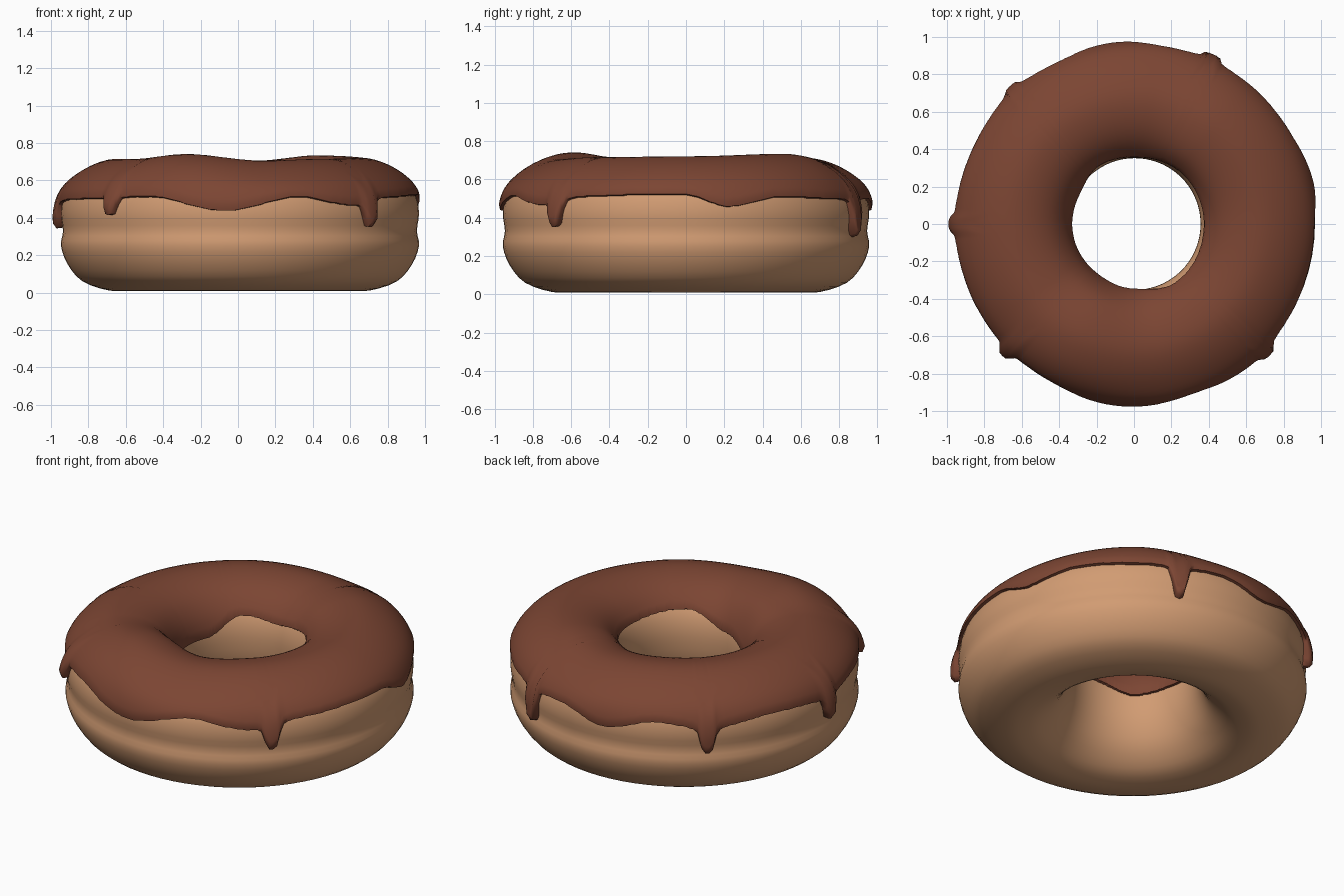
import bpy, bmesh, math
from mathutils import Vector

if "Cube" in bpy.data.objects:
    bpy.data.objects.remove(bpy.data.objects["Cube"])

# Dough cross-section (radius, height): outer bottom, up, over the top, down the hole
PROFILE = [(.70, .012), (.84, .06), (.92, .15), (.957, .25), (.946, .33), (.957, .42),
           (.943, .51), (.895, .59), (.80, .66), (.68, .70), (.56, .69), (.46, .645),
           (.395, .57), (.36, .48), (.352, .38), (.368, .26), (.42, .14), (.51, .05), (.60, .015)]
# Values around the ring, as (degrees, value)
TOP = [(0, -.005), (50, .008), (82, -.02), (120, -.01), (180, -.01), (215, -.01),
       (245, .015), (282, -.02), (315, -.01)]
OUTER_EDGE = [(0, .52), (13, .46), (31, .51), (51, .50), (80, .50), (97, .44), (115, .50),
              (133, .47), (155, .50), (180, .48), (200, .50), (240, .513), (266, .44),
              (290, .513), (308, .47), (325, .51), (345, .52)]
INNER_EDGE = [(0, .55), (45, .55), (90, .52), (120, .54), (155, .44), (190, .44),
              (230, .42), (265, .48), (305, .57)]
DRIPS = [(65, .20), (132, .15), (180, .13), (225, .09), (316, .13)]  # degrees, length


def around(table, deg):
    """Smooth periodic lookup."""
    pts = table + [(table[0][0] + 360, table[0][1])]
    for (a, u), (b, v) in zip(pts, pts[1:]):
        if a <= deg <= b:
            t = (deg - a) / (b - a)
            t = t * t * (3 - 2 * t)
            return u + (v - u) * t
    return pts[0][1]


def smooth_loop(points, steps):
    """Closed Catmull-Rom curve."""
    p = [Vector(q) for q in points]
    n, out = len(p), []
    for i in range(n):
        a, b, c, d = p[i - 1], p[i], p[(i + 1) % n], p[(i + 2) % n]
        for k in range(steps):
            t = k / steps
            out.append(.5 * (2 * b + (c - a) * t + (2 * a - 5 * b + 4 * c - d) * t * t
                             + (3 * b - a - 3 * c + d) * t ** 3))
    return out


def place(r, z, deg):
    a = math.radians(deg)
    s = min(1, max(0, (z - .5) / .18))
    z += around(TOP, deg) * s * s * (3 - 2 * s)
    r *= 1 + .011 * math.cos(a)
    return Vector((r * math.cos(a), r * math.sin(a), z))


def loft(name, rings, color):
    """Join closed sections into one ring-shaped mesh."""
    bm = bmesh.new()
    vs = [[bm.verts.new(p) for p in ring] for ring in rings]
    m = len(vs[0])
    for i in range(len(vs)):
        u, v = vs[i - 1], vs[i]
        for j in range(m):
            bm.faces.new((u[j - 1], v[j - 1], v[j], u[j]))
    bmesh.ops.recalc_face_normals(bm, faces=bm.faces)
    mesh = bpy.data.meshes.new(name)
    bm.to_mesh(mesh)
    bm.free()
    ob = bpy.data.objects.new(name, mesh)
    bpy.context.collection.objects.link(ob)
    mat = bpy.data.materials.new(name + "_color")
    mat.diffuse_color = color
    mat.use_nodes = True
    mat.node_tree.nodes["Principled BSDF"].inputs["Base Color"].default_value = mat.diffuse_color
    mesh.materials.append(mat)
    bpy.ops.object.select_all(action='DESELECT')
    ob.select_set(True)
    bpy.context.view_layer.objects.active = ob
    bpy.ops.object.shade_smooth_by_angle(angle=math.radians(50))
    return ob


# Dough ring
SEG = 72
section = smooth_loop(PROFILE, 3)
loft("dough", [[place(p.x, p.y, i * 360 / SEG) for p in section] for i in range(SEG)],
     (.64, .33, .17, 1))

# Icing shell, following the dough between a wavy outer edge and a wavy inner edge
fine = smooth_loop(PROFILE, 20)
top_i = max(range(len(fine)), key=lambda i: fine[i].y)


def edge_index(z, step):
    i = top_i
    while fine[i].y > z:
        i += step
    return i


def icing_section(deg):
    drip = sag = 0
    for a, length in DRIPS:
        d = abs((deg - a + 180) % 360 - 180)
        k = .85 * math.exp(-(d / 2.6) ** 4) + .15 * math.exp(-(d / 5) ** 2)
        drip, sag = max(drip, k), max(sag, k * length)
    start = edge_index(around(OUTER_EDGE, deg) - sag, -1)
    end = edge_index(around(INNER_EDGE, deg), 1)
    n, outer, inner = 26, [], []
    for j in range(n + 1):
        f = start + (end - start) * j / n
        i = int(f)
        p = fine[i].lerp(fine[i + 1], f - i)
        t = (fine[i + 2] - fine[i - 2]).normalized()
        normal = Vector((t.y, -t.x))
        off = .024 + .028 * drip * max(0, 1 - j / 9)
        off *= .65 if j in (0, n) else 1
        q, b = p + normal * off, p - normal * .006
        outer.append(place(q.x, q.y, deg))
        inner.append(place(b.x, b.y, deg))
    return outer + inner[::-1]


ICING_SEG = 288
loft("icing", [icing_section(i * 360 / ICING_SEG) for i in range(ICING_SEG)],
     (.20, .06, .033, 1))
